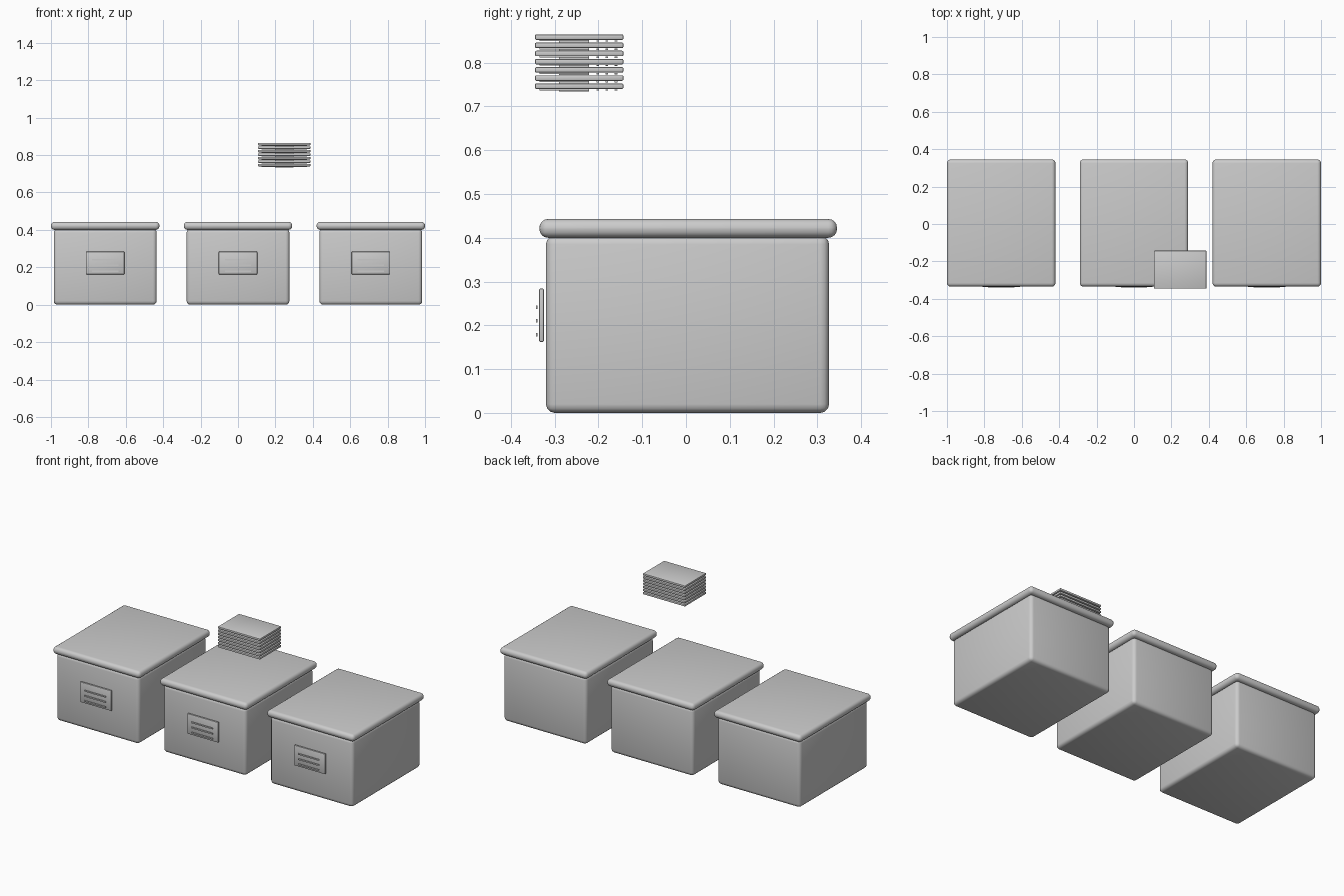
import bpy, math
from mathutils import Vector

old = bpy.data.objects.get("Cube")
if old:
    bpy.data.objects.remove(old, do_unlink=True)

grey = bpy.data.materials.new("plain grey")
grey.use_nodes = True
colour = (0.6, 0.6, 0.6, 1)
grey.diffuse_color = colour
grey.node_tree.nodes["Principled BSDF"].inputs["Base Color"].default_value = colour


def block(name, low, high, bevel=0.0, segments=3):
    """Rounded box between two opposite corners."""
    low, high = Vector(low), Vector(high)
    bpy.ops.mesh.primitive_cube_add(size=1, location=(low + high) / 2)
    ob = bpy.context.object
    ob.name = name
    ob.scale = high - low
    bpy.ops.object.transform_apply(location=False, rotation=False, scale=True)
    ob.data.materials.append(grey)
    if bevel:
        mod = ob.modifiers.new("rounded edges", 'BEVEL')
        mod.width = bevel
        mod.segments = segments
        bpy.ops.object.modifier_apply(modifier=mod.name)
        bpy.ops.object.shade_smooth_by_angle(angle=math.radians(40))
    return ob


# Three storage boxes, each with a lid and a label
for side, x in (("right", -0.71), ("middle", 0), ("left", 0.71)):
    block(side + "_box", (x - 0.275, -0.32, 0), (x + 0.275, 0.327, 0.405), 0.02)
    block(side + "_lid", (x - 0.29, -0.335, 0.4), (x + 0.29, 0.345, 0.443), 0.02, 4)
    block(side + "_label", (x - 0.103, -0.336, 0.162), (x + 0.103, -0.324, 0.284), 0.004, 2)
    # Ruled lines just in front of the label
    for i in range(3):
        z = 0.241 - 0.031 * i
        block(f"{side}_label_line_{i + 1}", (x - 0.07, -0.343, z - 0.004),
              (x + 0.07, -0.339, z + 0.004))

# Floating stack of cards, printed on their undersides
for i in range(7):
    z = 0.74 + 0.0187 * i
    block(f"card_{i + 1}", (0.107, -0.345, z), (0.387, -0.143, z + 0.0125), 0.003, 2)
    block(f"card_picture_{i + 1}", (0.125, -0.335, z - 0.003), (0.369, -0.222, z))
    block(f"card_emblem_{i + 1}", (0.197, -0.29, z - 0.006), (0.297, -0.222, z - 0.003))
    for j in range(3):
        y = -0.202 + 0.021 * j
        block(f"card_line_{i + 1}_{j + 1}", (0.145, y - 0.003, z - 0.004),
              (0.349, y + 0.003, z - 0.001))
